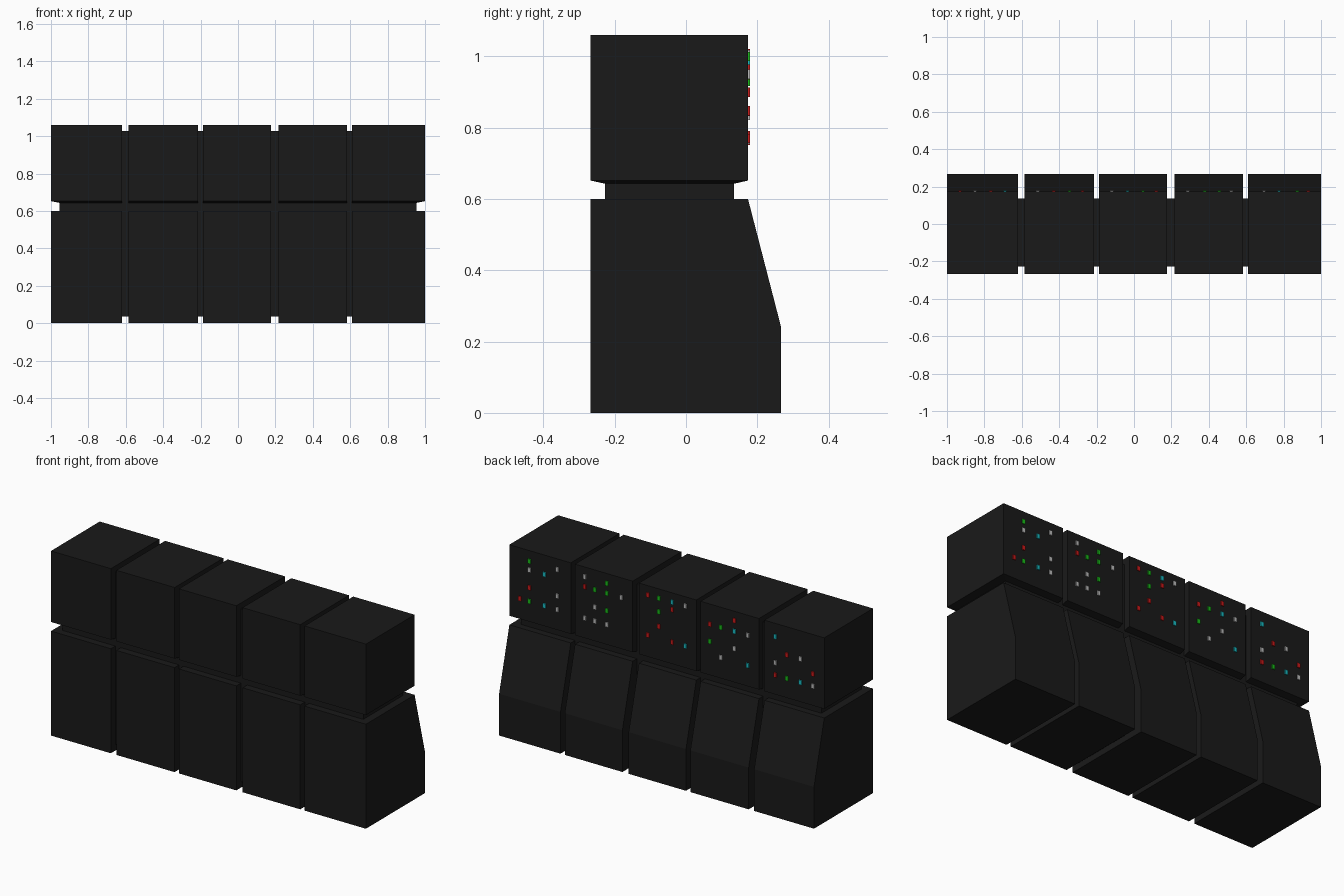
import bpy, bmesh

if "Cube" in bpy.data.objects:
    bpy.data.objects.remove(bpy.data.objects["Cube"])

def material(name, rgb):
    m = bpy.data.materials.new(name)
    m.diffuse_color = (*rgb, 1)
    m.use_nodes = True
    m.node_tree.nodes["Principled BSDF"].inputs["Base Color"].default_value = m.diffuse_color
    return m

BLACK = material("black_casing", (0.01, 0.01, 0.01))
LIGHTS = {"r": material("red_light", (0.6, 0.01, 0.01)),
          "g": material("green_light", (0.01, 0.5, 0.01)),
          "c": material("cyan_light", (0.01, 0.5, 0.55)),
          "w": material("white_light", (0.5, 0.5, 0.5))}

def finish(bm, name, mat):
    bmesh.ops.recalc_face_normals(bm, faces=bm.faces)
    me = bpy.data.meshes.new(name)
    bm.to_mesh(me)
    bm.free()
    me.materials.append(mat)
    ob = bpy.data.objects.new(name, me)
    bpy.context.collection.objects.link(ob)
    return ob

def loft(name, rings, mat):
    """Closed solid through rings that have equal point counts."""
    bm = bmesh.new()
    loops = [[bm.verts.new(p) for p in r] for r in rings]
    for a, b in zip(loops, loops[1:]):
        n = len(a)
        for i in range(n):
            bm.faces.new((a[i], a[(i + 1) % n], b[(i + 1) % n], b[i]))
    bm.faces.new(loops[0])
    bm.faces.new(loops[-1])
    return finish(bm, name, mat)

def rect(x0, x1, y0, y1, z):
    return [(x0, y0, z), (x1, y0, z), (x1, y1, z), (x0, y1, z)]

# Recessed core joining all the cabinets
loft("inner_core", [rect(-0.955, 0.955, -0.227, 0.135, z) for z in (0.035, 1.027)], BLACK)

# Five cabinets: sloped lower cabinet and boxed upper cabinet
spans = [(-1, -0.62), (-0.585, -0.215), (-0.187, 0.177), (0.217, 0.583), (0.61, 1)]
profile = [(-0.268, 0), (0.267, 0), (0.267, 0.24), (0.174, 0.6), (-0.268, 0.6)]
for i, (x0, x1) in enumerate(spans):
    loft(f"lower_cabinet_{i}", [[(x, y, z) for y, z in profile] for x in (x0, x1)], BLACK)
    in0 = 0.045 if i == 0 else 0
    in1 = 0.045 if i == 4 else 0
    loft(f"upper_cabinet_{i}", [rect(x0 + in0, x1 - in1, -0.227, 0.135, 0.643),
                                rect(x0, x1, -0.268, 0.174, 0.652),
                                rect(x0, x1, -0.268, 0.174, 1.06)], BLACK)

# Indicator lights: per cabinet, four columns (x) and rows of colours (z)
panels = [
    ((-0.93, -0.85, -0.765, -0.69),
     {0.985: "...c", 0.9: ".wr.", 0.835: "r..w", 0.765: "wcgr"}),
    ((-0.515, -0.43, -0.345, -0.275),
     {1.008: ".r..", 0.946: "wcgr", 0.847: ".w.g", 0.773: "c.w."}),
    ((-0.118, -0.035, 0.048, 0.118),
     {1.008: "wcgr", 0.965: ".r..", 0.93: "..g.", 0.846: "..r.", 0.778: "cr.r"}),
    ((0.288, 0.378, 0.455, 0.52),
     {1.005: ".g.w", 0.948: "wggr", 0.848: ".gw.", 0.768: ".www"}),
    ((0.695, 0.775, 0.872, 0.932),
     {1.0: "w.g.", 0.95: ".cw.", 0.848: "w.r.", 0.77: "wcgr"}),
]
for i, (cols, rows) in enumerate(panels):
    for z, code in rows.items():
        for x, c in zip(cols, code):
            if c != ".":
                loft(f"indicator_light_{i}", [rect(x - 0.009, x + 0.009, 0.168, 0.18, h)
                                              for h in (z - 0.013, z + 0.013)], LIGHTS[c])
